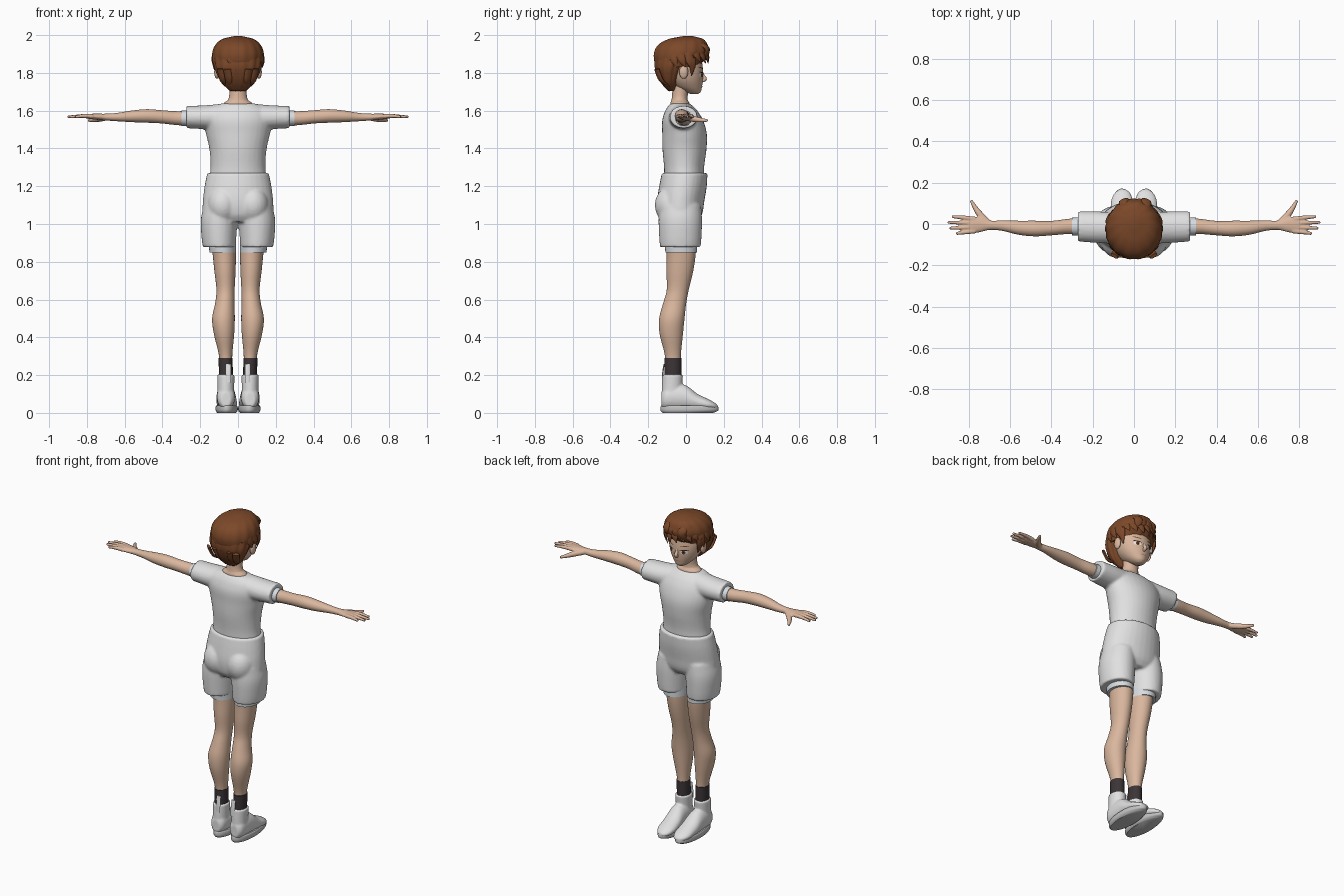
import bpy, bmesh, random
from math import sin, cos, pi, radians
from mathutils import Vector

random.seed(4)
if "Cube" in bpy.data.objects:
    bpy.data.objects.remove(bpy.data.objects["Cube"])


def material(name, *rgb):
    m = bpy.data.materials.new(name)
    m.use_nodes = True
    m.diffuse_color = (*rgb, 1)
    bsdf = next(n for n in m.node_tree.nodes if n.type == 'BSDF_PRINCIPLED')
    bsdf.inputs["Base Color"].default_value = (*rgb, 1)
    return m


SKIN = material("skin", .70, .47, .34)
HAIR = material("brown hair", .20, .065, .022)
CLOTH = material("white cloth", .75, .75, .75)
LINING = material("pale lining", .68, .72, .76)
SOCK = material("dark sock", .045, .035, .038)
SOLE = material("grey sole", .55, .55, .55)
DARK = material("dark lash", .03, .015, .01)
WHITE = material("eye white", .85, .85, .85)
IRIS = material("brown iris", .16, .06, .025)
LIP = material("lip", .48, .22, .17)


def sample(stations, t):
    """Smooth interpolation through stations (t, values...)."""
    n = len(stations)
    i = max(k for k in range(n - 1) if k == 0 or stations[k][0] <= t)

    def slope(k, j):
        a, b = stations[max(k - 1, 0)], stations[min(k + 1, n - 1)]
        return (b[j] - a[j]) / (b[0] - a[0])
    a, b = stations[i], stations[i + 1]
    h = b[0] - a[0]
    u = (t - a[0]) / h
    return [a[j] * (1 + 2 * u) * (1 - u) ** 2 + b[j] * u * u * (3 - 2 * u)
            + h * u * (1 - u) * ((1 - u) * slope(i, j) - u * slope(i + 1, j))
            for j in range(1, len(a))]


def skin_rings(bm, rings):
    rows = [[bm.verts.new(p) for p in ring] for ring in rings]
    n = len(rows[0])
    for a, b in zip(rows, rows[1:]):
        for k in range(n):
            bm.faces.new((a[k], a[(k + 1) % n], b[(k + 1) % n], b[k]))
    bm.faces.new(rows[0][::-1])
    bm.faces.new(rows[-1])


def loft(bm, axis, stations, side=1, ridges=0, depth=0, sides=32, steps=4):
    """Elliptical rings along an axis: (t, centre, centre, radius, radius)."""
    u, v = [k for k in range(3) if k != axis]
    ts = [a[0] + (b[0] - a[0]) * k / steps
          for a, b in zip(stations, stations[1:]) for k in range(steps)]
    rings = []
    for t in ts + [stations[-1][0]]:
        cu, cv, ru, rv = sample(stations, t)
        ring = []
        for k in range(sides):
            a = 2 * pi * k / sides
            f = 1 + depth * cos(ridges * a)
            p = Vector()
            p[axis] = t
            p[u] = cu + max(ru, .001) * f * cos(a)
            p[v] = cv + max(rv, .001) * f * sin(a)
            p.x *= side
            ring.append(p)
        rings.append(ring)
    skin_rings(bm, rings)


def strand(bm, points, radii, centre, flat=1.0, side=1, sides=10):
    """Tapered lock or finger, flattened towards a centre."""
    st = [(k, *p, r) for k, (p, r) in enumerate(zip(points, radii))]
    path = [sample(st, k / 4) for k in range(4 * len(points) - 3)]
    ps = [Vector(p[:3]) for p in path]
    rings = []
    for k, p in enumerate(ps):
        t = (ps[min(k + 1, len(ps) - 1)] - ps[max(k - 1, 0)]).normalized()
        w = t.cross(p - Vector(centre)).normalized()
        n = w.cross(t)
        r = max(path[k][3], .001)
        ring = [p + r * (w * cos(a) + n * flat * sin(a))
                for a in (2 * pi * j / sides for j in range(sides))]
        rings.append([Vector((q.x * side, q.y, q.z)) for q in ring])
    skin_rings(bm, rings)


def ball(bm, centre, radii, side=1):
    made = bmesh.ops.create_uvsphere(bm, u_segments=24, v_segments=14, radius=1)
    for v in made["verts"]:
        v.co = [c + r * x for c, r, x in zip(centre, radii, v.co)]
        v.co.x *= side


def finish(name, bm, mat, voxel=0, relax=4):
    bmesh.ops.recalc_face_normals(bm, faces=bm.faces)
    mesh = bpy.data.meshes.new(name)
    bm.to_mesh(mesh)
    bm.free()
    mesh.materials.append(mat)
    ob = bpy.data.objects.new(name, mesh)
    bpy.context.collection.objects.link(ob)
    bpy.ops.object.select_all(action='DESELECT')
    ob.select_set(True)
    bpy.context.view_layer.objects.active = ob
    bpy.ops.object.shade_smooth_by_angle(angle=radians(50))
    if voxel:  # fuse overlapping volumes into one soft skin
        m = ob.modifiers.new("fuse", 'REMESH')
        m.mode, m.voxel_size, m.use_smooth_shade = 'VOXEL', voxel, True
        s = ob.modifiers.new("relax", 'SMOOTH')
        s.factor, s.iterations = .5, relax
    return ob


def simple(name, mat, axis, stations, side=1, **kw):
    bm = bmesh.new()
    loft(bm, axis, stations, side, **kw)
    return finish(name, bm, mat)


# Shirt: torso with both sleeves
bm = bmesh.new()
loft(bm, 2, [(1.25, 0, -.01, .15, .105), (1.31, 0, -.01, .145, .107), (1.4, 0, -.008, .152, .117),
             (1.48, 0, -.008, .17, .118), (1.55, 0, -.018, .18, .108), (1.6, 0, -.025, .165, .085),
             (1.628, 0, -.03, .12, .062), (1.638, 0, -.032, .09, .05)])
for s in (1, -1):
    loft(bm, 0, [(.08, -.02, 1.565, .075, .072), (.18, -.015, 1.565, .076, .063),
                 (.272, -.012, 1.566, .073, .059)], s)
finish("shirt", bm, CLOTH, .008)

# Shorts: hips, seat and legs
bm = bmesh.new()
loft(bm, 2, [(1.01, 0, -.03, .15, .09), (1.05, 0, -.03, .185, .115), (1.12, 0, -.028, .186, .125),
             (1.2, 0, -.016, .177, .126), (1.27, 0, -.007, .163, .121)])
for s in (1, -1):
    ball(bm, (.08, -.078, 1.1), (.082, .087, .1), s)
    loft(bm, 2, [(.878, .099, -.03, .087, .108), (.93, .101, -.03, .092, .112),
                 (1.02, .1, -.03, .097, .115), (1.1, .092, -.03, .09, .11)], s)
finish("shorts", bm, CLOTH, .008)

# Neck and head
simple("neck", SKIN, 2, [(1.6, 0, -.032, .09, .05), (1.64, 0, -.032, .075, .05),
                         (1.66, 0, -.034, .05, .042), (1.75, 0, -.025, .046, .044)])
HEAD = [(1.688, 0, .045, .018, .02), (1.7, 0, .035, .038, .043), (1.725, 0, .014, .064, .07),
        (1.76, 0, 0, .087, .089), (1.8, 0, -.008, .1, .099), (1.85, 0, -.02, .108, .106),
        (1.92, 0, -.025, .098, .1), (1.96, 0, -.02, .06, .06)]
bm = bmesh.new()
loft(bm, 2, HEAD, sides=40)
for s in (1, -1):
    ball(bm, (.112, -.012, 1.805), (.014, .024, .036), s)
strand(bm, [(0, .078, 1.815), (0, .09, 1.785), (0, .1, 1.767), (0, .08, 1.755)],
       [.006, .009, .011, .008], (0, -.1, 1.78))
finish("head", bm, SKIN)


def decal(name, mat, x, z, rx, rz, tilt, lift, side=1):
    """Thin painted ellipse that follows the face."""
    bm = bmesh.new()
    rows = []
    for f in (1, .6, .2):
        row = []
        for k in range(20):
            a = 2 * pi * k / 20
            dx, dz = f * rx * cos(a), f * rz * sin(a)
            px, pz = x + dx * cos(tilt) - dz * sin(tilt), z + dx * sin(tilt) + dz * cos(tilt)
            _, cy, hx, hy = sample(HEAD, pz)
            y = cy + hy * max(0, 1 - (px / hx) ** 2) ** .5 + lift
            row.append((px * side, y, pz))
        rows.append(row)
    skin_rings(bm, rows)
    finish(name, bm, mat)


for s, label in ((1, "left"), (-1, "right")):
    decal(label + "_eye_white", WHITE, .043, 1.789, .021, .012, .1, .002, s)
    decal(label + "_iris", IRIS, .042, 1.789, .01, .0115, 0, .003, s)
    decal(label + "_pupil", DARK, .042, 1.789, .005, .006, 0, .004, s)
    decal(label + "_lash", DARK, .044, 1.802, .024, .003, .12, .004, s)
    decal(label + "_brow", HAIR, .045, 1.826, .025, .003, .18, .003, s)
decal("mouth", LIP, 0, 1.728, .02, .0025, 0, .002)

# Hair: crown, back and layered locks
simple("hair_crown", HAIR, 2, [(1.83, 0, -.045, .122, .113), (1.87, 0, -.036, .133, .134),
                               (1.91, 0, -.024, .134, .145), (1.95, 0, -.016, .117, .13),
                               (1.98, 0, 0, .08, .09), (1.995, 0, .012, .02, .025)],
       ridges=14, depth=.012, sides=84)
simple("hair_back", HAIR, 2, [(1.705, 0, -.078, .04, .018), (1.74, 0, -.085, .08, .042),
                              (1.78, 0, -.086, .104, .064), (1.83, 0, -.08, .123, .086),
                              (1.88, 0, -.06, .128, .105)],
       ridges=14, depth=.02, sides=84)
bm = bmesh.new()
CORE = Vector((0, -.022, 1.855))


def scalp(az, el):
    a, e = radians(az), radians(el)
    return CORE + Vector((.134 * cos(e) * cos(a), .142 * cos(e) * sin(a), .132 * sin(e)))


for az in range(0, 360, 18):  # crown locks sweeping down
    front = 0 < az < 180
    low = (2 if 30 < az < 150 else -14) if front else -8
    low += random.uniform(-5, 5)
    pts = [scalp(az + turn, low + (68 - low) * f) for f, turn in ((1, -18), (.6, -6), (.25, 0), (0, 8))]
    strand(bm, pts, [.012, .026, .022, .003], CORE, .4)
for s in (1, -1):  # sideburns and nape
    strand(bm, [(.122, .035, 1.88), (.119, .035, 1.84), (.104, .03, 1.785)],
           [.02, .019, .002], CORE, .4, s)
    for x in (.012, .04, .068):
        strand(bm, [(x * 1.4, -.155, 1.82), (x * 1.2, -.13, 1.76), (x, -.085, 1.695 + x / 2)],
               [.02, .018, .002], CORE, .45, s)
for x, tip in ((-.05, -.07), (-.01, -.04), (.03, .01), (.06, .06)):  # swept fringe
    strand(bm, [(x, .06, 1.965), (x, .113, 1.925), (tip, .098 - abs(tip) / 4, 1.858)],
           [.018, .026, .003], CORE, .4)
finish("hair_locks", bm, HAIR)

# Paired limbs
for s, label in ((1, "left"), (-1, "right")):
    bm = bmesh.new()
    loft(bm, 0, [(.24, -.012, 1.56, .042, .04), (.32, -.012, 1.56, .037, .037),
                 (.4, -.02, 1.567, .035, .035), (.48, -.022, 1.572, .038, .036),
                 (.56, -.018, 1.57, .034, .031), (.64, -.008, 1.566, .025, .022),
                 (.7, -.006, 1.566, .023, .018), (.745, -.003, 1.568, .036, .016),
                 (.79, -.005, 1.57, .04, .013), (.81, -.005, 1.57, .034, .009)], s)
    for y, tip_x, tip_y in ((.024, .882, .036), (.004, .903, .008), (-.015, .893, -.02), (-.034, .862, -.046)):
        strand(bm, [(.77, y, 1.57), (.82, (y + tip_y) / 2, 1.572), (tip_x, tip_y, 1.567)],
               [.012, .0105, .007], (.8, 0, 1), side=s)
    strand(bm, [(.705, .005, 1.562), (.745, .045, 1.555), (.77, .08, 1.55), (.79, .115, 1.548)],
           [.016, .016, .012, .007], (.8, 0, 1), side=s)
    finish(label + "_arm", bm, SKIN, .004, 2)
    simple(label + "_sleeve_lining", LINING, 0,
           [(.24, -.012, 1.56, .046, .043), (.3, -.012, 1.56, .043, .041)], s)
    simple(label + "_shorts_lining", LINING, 2,
           [(.848, .081, -.025, .07, .084), (.95, .085, -.028, .074, .088)], s)
    simple(label + "_leg", SKIN, 2,
           [(.24, .064, -.068, .033, .041), (.31, .066, -.07, .036, .043), (.42, .074, -.078, .054, .062),
            (.5, .077, -.075, .06, .067), (.58, .07, -.06, .051, .061), (.65, .066, -.044, .048, .058),
            (.75, .069, -.033, .056, .071), (.85, .073, -.025, .062, .077), (.95, .08, -.028, .066, .08)], s)
    simple(label + "_sock", SOCK, 2, [(.17, .063, -.07, .037, .045), (.29, .066, -.07, .037, .045)], s)
    # Shoe: foot and ankle fused, with a flat sole and heel tab
    bm = bmesh.new()
    loft(bm, 1, [(-.13, .064, .07, .026, .04), (-.11, .064, .08, .043, .06), (-.06, .064, .085, .049, .07),
                 (0, .063, .08, .051, .066), (.06, .06, .058, .054, .043), (.12, .058, .044, .051, .028),
                 (.155, .056, .036, .034, .016), (.168, .055, .032, .014, .008)], s)
    loft(bm, 2, [(.06, .064, -.076, .046, .054), (.13, .064, -.074, .044, .054), (.203, .064, -.07, .046, .054)], s)
    finish(label + "_shoe", bm, CLOTH, .006, 3)
    simple(label + "_sole", SOLE, 2, [(0, .06, .01, .05, .135), (.012, .06, .018, .058, .152),
                                      (.034, .06, .018, .058, .152), (.04, .06, .018, .054, .148)], s)
    bm = bmesh.new()
    strand(bm, [(.05, -.125, .16), (.05, -.123, .21), (.05, -.116, .258)],
           [.014, .014, .013], (.05, 0, .2), .25, s)
    finish(label + "_heel_tab", bm, CLOTH)
